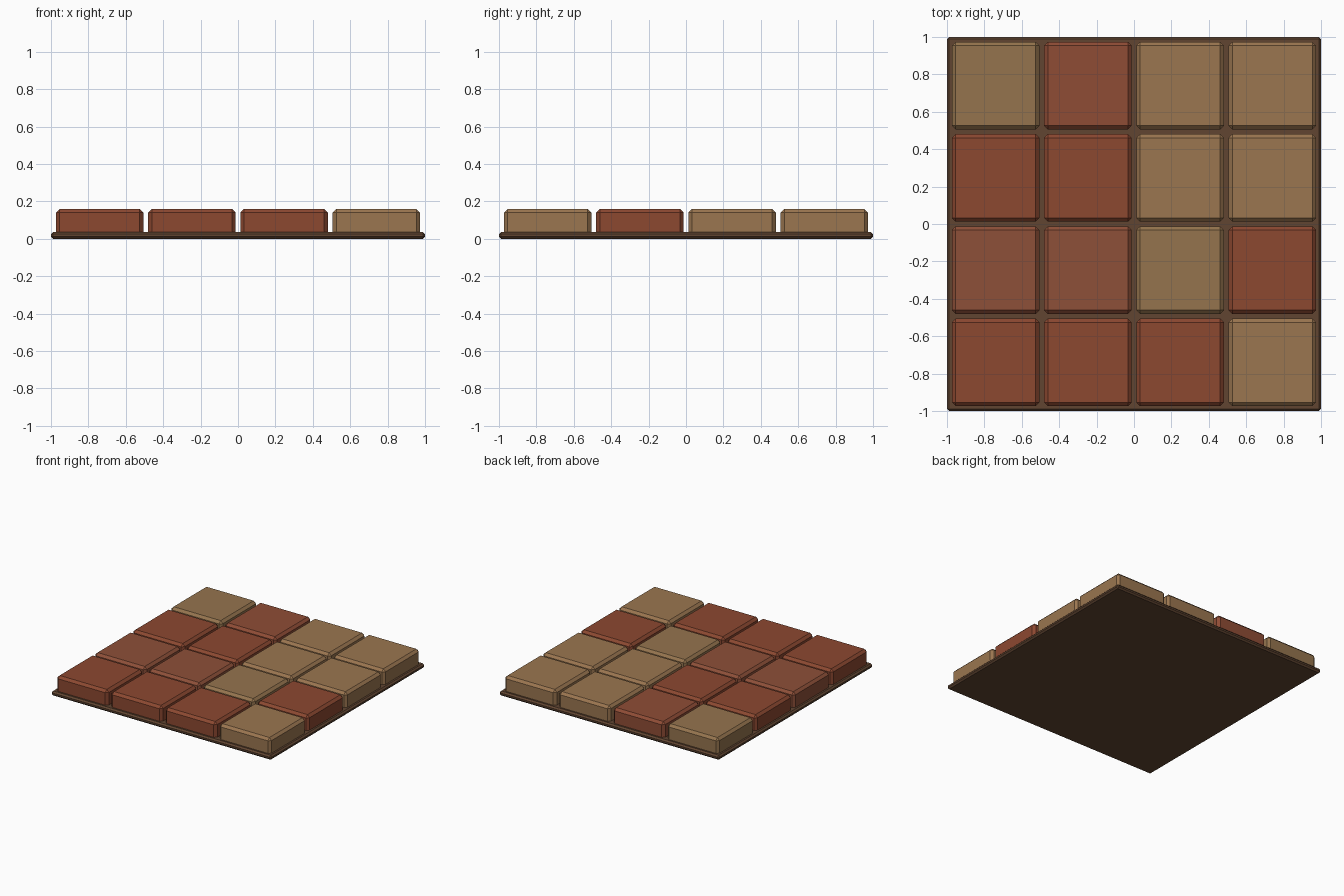
import bpy

if "Cube" in bpy.data.objects:
    bpy.data.objects.remove(bpy.data.objects["Cube"])


def material(name, rgb):
    m = bpy.data.materials.new(name)
    m.diffuse_color = (*rgb, 1.0)
    m.use_nodes = True
    m.node_tree.nodes["Principled BSDF"].inputs["Base Color"].default_value = m.diffuse_color
    return m


def bevelled_box(name, center, size, bevel, mat):
    bpy.ops.mesh.primitive_cube_add(size=1, location=center)
    ob = bpy.context.object
    ob.name = name
    ob.scale = size
    bpy.ops.object.transform_apply(location=False, rotation=False, scale=True)
    mod = ob.modifiers.new("chamfer", 'BEVEL')
    mod.width = bevel
    mod.segments = 1
    ob.data.materials.append(mat)
    return ob


mats = {
    'R': material("red_clay", (0.262, 0.065, 0.030)),
    'r': material("red_clay_warm", (0.270, 0.080, 0.040)),
    'd': material("red_clay_dusty", (0.275, 0.073, 0.036)),
    'T': material("tan_clay", (0.325, 0.180, 0.080)),
    't': material("tan_clay_dull", (0.300, 0.175, 0.076)),
}
grout = material("dark_grout", (0.120, 0.060, 0.031))

# Grout slab under the tiles
bevelled_box("base_slab", (0, 0, 0.0185), (2, 2, 0.037), 0.012, grout)

# Four by four tiles, listed back row first, sunk slightly into the slab
pattern = ["tdTT", "RRTT", "rrtR", "RRRT"]
pitch, side, bottom, top = 0.493, 0.468, 0.015, 0.16
for row, line in enumerate(pattern):
    for col, key in enumerate(line):
        x, y = (col - 1.5) * pitch, (1.5 - row) * pitch
        bevelled_box(f"tile_{row + 1}_{col + 1}", (x, y, (bottom + top) / 2),
                     (side, side, top - bottom), 0.02, mats[key])
